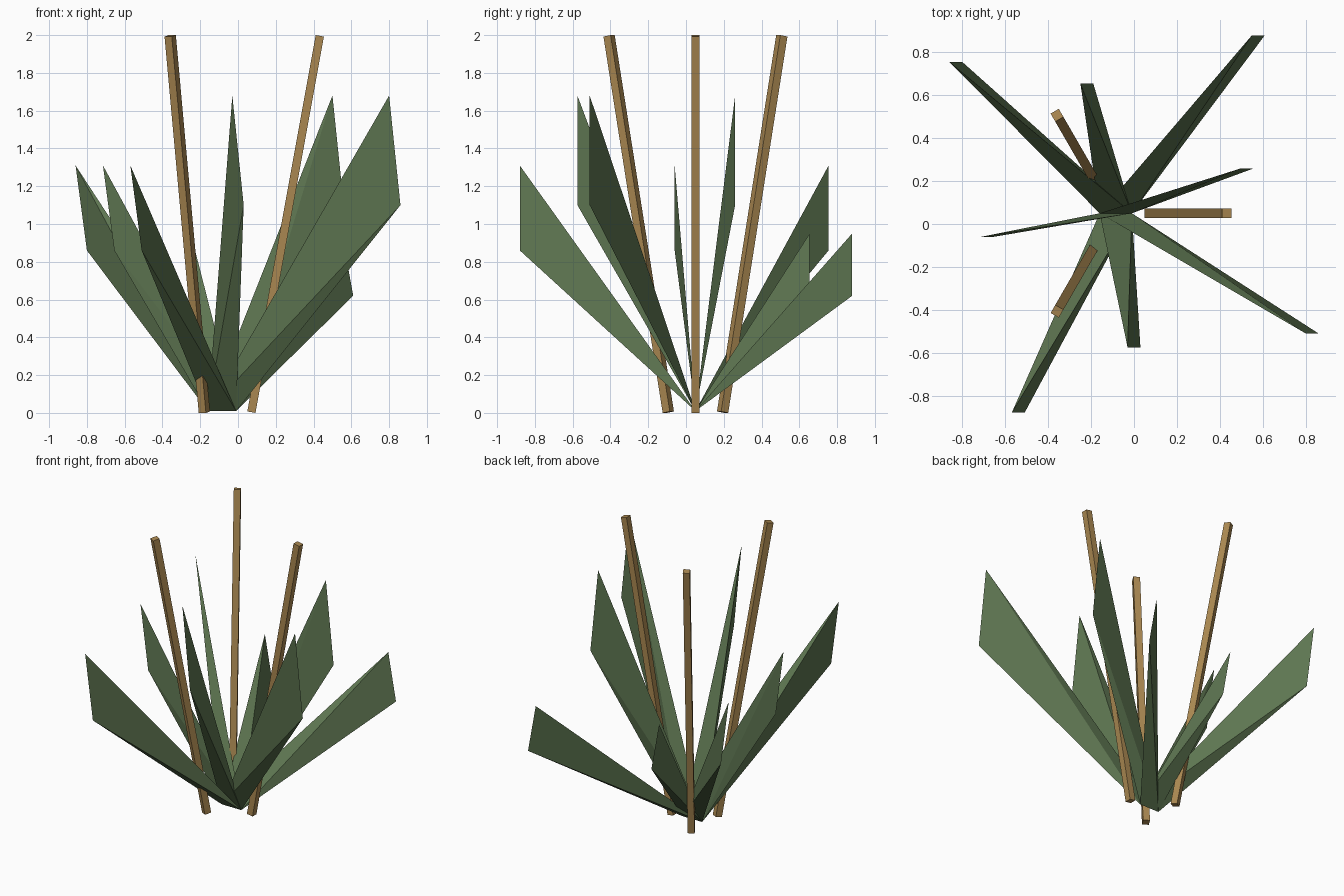
import bpy, math
from mathutils import Matrix

if "Cube" in bpy.data.objects:
    bpy.data.objects.remove(bpy.data.objects["Cube"])


def material(name, rgb):
    m = bpy.data.materials.new(name)
    m.diffuse_color = (*rgb, 1.0)
    m.use_nodes = True
    m.node_tree.nodes["Principled BSDF"].inputs["Base Color"].default_value = m.diffuse_color
    return m


def make_object(name, verts, faces, mat):
    mesh = bpy.data.meshes.new(name)
    mesh.from_pydata(verts, [], faces)
    mesh.materials.append(mat)
    obj = bpy.data.objects.new(name, mesh)
    bpy.context.collection.objects.link(obj)
    return obj


leaf_green = material("leaf green", (0.112, 0.181, 0.083))
stake_wood = material("stake wood", (0.40, 0.245, 0.082))

# Leaves: thin wedges from one shared base edge to a short, slanted tip edge
BASE_LEFT, BASE_RIGHT = (-0.16, 0.05, 0.01), (-0.01, 0.05, 0.01)
HALF_TIP = 0.03
FACES = [(0, 1, 2), (0, 3, 1), (0, 2, 3), (1, 3, 2)]

# tip top height, tip bottom height, tip centres (x, y)
leaf_groups = [
    ("tall_leaf", 1.68, 1.10, [(0.83, -0.51), (0.0, -0.575), (0.53, 0.26)]),
    ("middle_leaf", 1.31, 0.86, [(-0.83, 0.755), (-0.685, -0.06), (-0.54, -0.88)]),
    ("low_leaf", 0.95, 0.62, [(0.58, 0.88), (-0.22, 0.655)]),
]
for name, high, low, tips in leaf_groups:
    for i, (x, y) in enumerate(tips):
        verts = [BASE_LEFT, BASE_RIGHT,
                 (x - HALF_TIP, y, high), (x + HALF_TIP, y, low)]
        leaf = make_object(f"{name}_{i + 1}", verts, FACES, leaf_green)
        # consistent outward normals
        import bmesh
        bm = bmesh.new()
        bm.from_mesh(leaf.data)
        bmesh.ops.recalc_face_normals(bm, faces=bm.faces)
        bm.to_mesh(leaf.data)
        bm.free()

# Stakes: three square posts leaning outward around the plant
WIDTH, LENGTH, TILT = 0.044, 2.025, math.radians(10.3)
for i in range(3):
    bpy.ops.mesh.primitive_cube_add(size=1)
    stake = bpy.context.object
    stake.name = f"stake_{i + 1}"
    stake.data.materials.append(stake_wood)
    stake.data.transform(
        Matrix.Translation((-0.095, 0.05, 1.0))
        @ Matrix.Rotation(i * math.tau / 3, 4, 'Z')
        @ Matrix.Translation((0.347, 0, 0))
        @ Matrix.Rotation(TILT, 4, 'Y')
        @ Matrix.Diagonal((WIDTH, WIDTH, LENGTH, 1)))
